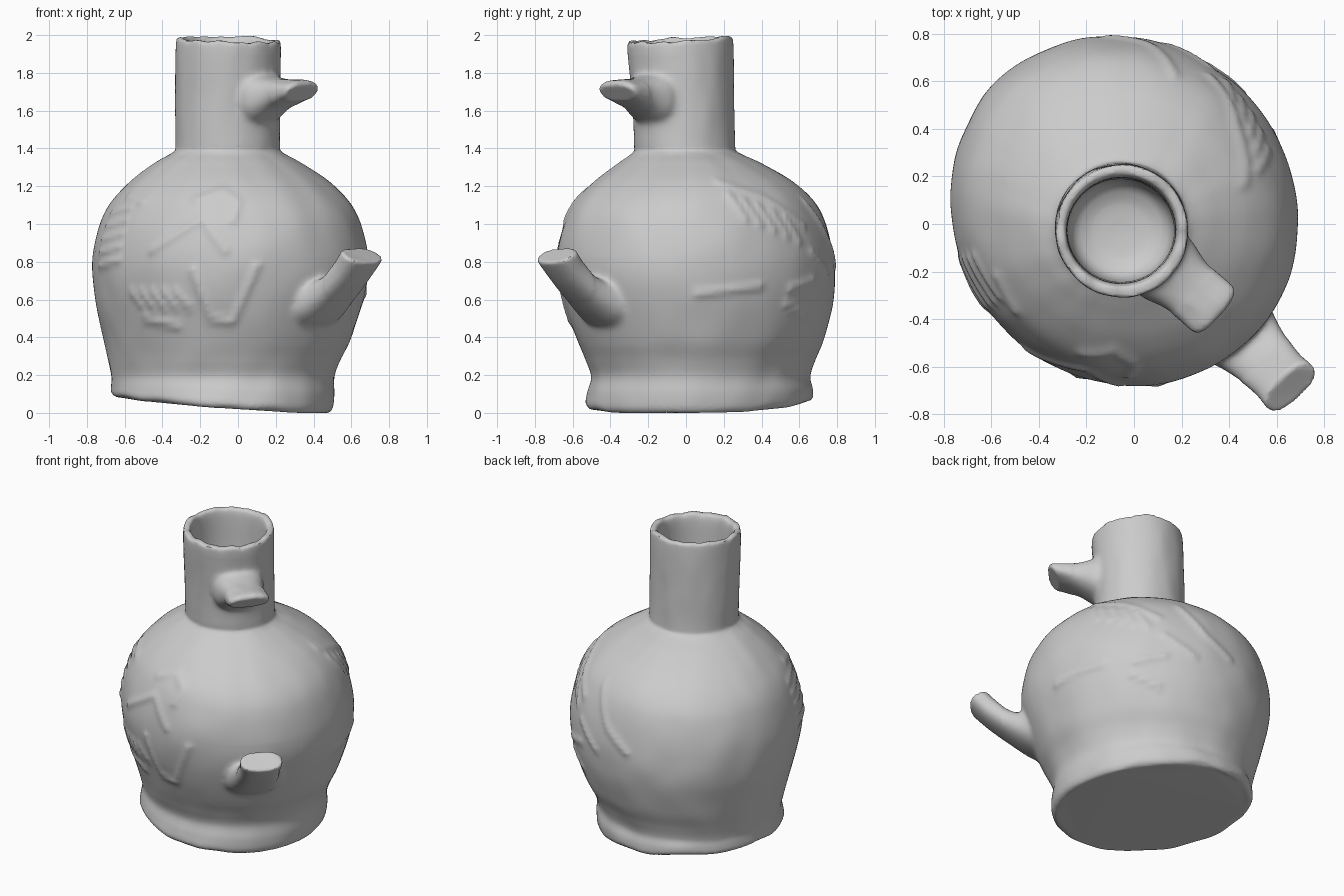
import bpy, bmesh, math
from mathutils import Vector, noise

if "Cube" in bpy.data.objects:
    bpy.data.objects.remove(bpy.data.objects["Cube"])

SEG = 180

# Outline rows: height, then left / right / front / back extents of each ring
PROFILE = [
    (0.00, -0.65, 0.48, -0.51, 0.65), (0.03, -0.67, 0.50, -0.53, 0.67),
    (0.10, -0.67, 0.51, -0.52, 0.67), (0.19, -0.67, 0.51, -0.50, 0.655),
    (0.28, -0.685, 0.54, -0.53, 0.68), (0.40, -0.71, 0.60, -0.58, 0.73),
    (0.60, -0.755, 0.665, -0.65, 0.78), (0.78, -0.77, 0.69, -0.68, 0.785),
    (0.95, -0.745, 0.665, -0.66, 0.755), (1.10, -0.68, 0.60, -0.60, 0.69),
    (1.22, -0.575, 0.49, -0.49, 0.57), (1.32, -0.445, 0.34, -0.36, 0.40),
    (1.38, -0.345, 0.235, -0.28, 0.275), (1.42, -0.33, 0.222, -0.275, 0.26),
    (1.65, -0.333, 0.222, -0.285, 0.255), (1.94, -0.328, 0.228, -0.31, 0.25),
    (1.975, -0.31, 0.21, -0.29, 0.235), (1.95, -0.285, 0.18, -0.255, 0.20),
    (1.75, -0.28, 0.17, -0.245, 0.19), (1.48, -0.27, 0.16, -0.235, 0.18),
    (1.40, -0.20, 0.09, -0.165, 0.11), (1.38, -0.08, -0.03, -0.05, 0.00),
]

# Raised relief strokes on the body: angle, height -> angle, height
STROKES = [
    (253, 1.13, 266, 1.18), (266, 1.18, 274, 1.12), (274, 1.12, 271, 1.02),
    (258, 1.02, 268, 0.86), (234, 0.86, 256, 1.02), (254, 0.75, 262, 0.50),
    (262, 0.50, 272, 0.48), (272, 0.48, 281, 0.78), (228, 0.50, 246, 0.46),
    (14, 1.23, 38, 1.14), (38, 1.14, 58, 0.99), (0, 0.63, 28, 0.67),
    (44, 0.66, 60, 0.70), (42, 0.58, 56, 0.50), (70, 1.12, 82, 0.90),
    (82, 0.90, 95, 0.78), (60, 0.85, 75, 0.72), (206, 1.15, 222, 1.12),
]
for i in range(5):  # combed hatching
    STROKES.append((18 + 7 * i, 1.16 - .03 * i, 24 + 7 * i, 1.03 - .03 * i))
    STROKES.append((196, 1.06 - .07 * i, 214, 1.09 - .07 * i))
    STROKES.append((222 + 6 * i, 0.64, 228 + 6 * i, 0.56))


def catmull(rows, steps):
    out = []
    for i in range(len(rows) - 1):
        p = [rows[max(0, min(len(rows) - 1, i + k))] for k in (-1, 0, 1, 2)]
        for j in range(steps):
            t = j / steps
            out.append([0.5 * (2 * b + (c - a) * t + (2 * a - 5 * b + 4 * c - d) * t * t
                               + (3 * b - a - 3 * c + d) * t ** 3) for a, b, c, d in zip(*p)])
    return out + [list(rows[-1])]


def relief(deg, z):
    h = 0
    for a0, z0, a1, z1 in STROKES:
        a = (deg - a0 + 180) % 360 - 180
        p = Vector((math.radians(a) * 0.7, z - z0))
        q = Vector((math.radians(a1 - a0) * 0.7, z1 - z0))
        t = max(0, min(1, p.dot(q) / q.length_squared))
        h = max(h, math.exp(-((p - q * t).length / 0.022) ** 2))
    return h


def loft(name, rings):
    bm = bmesh.new()
    loops = [[bm.verts.new(p) for p in r] for r in rings]
    n = len(loops[0])
    for a, b in zip(loops, loops[1:]):
        for i in range(n):
            bm.faces.new((a[i], a[(i + 1) % n], b[(i + 1) % n], b[i]))
    bm.faces.new(loops[0][::-1])
    bm.faces.new(loops[-1])
    bmesh.ops.recalc_face_normals(bm, faces=bm.faces)
    me = bpy.data.meshes.new(name)
    bm.to_mesh(me)
    bm.free()
    ob = bpy.data.objects.new(name, me)
    bpy.context.collection.objects.link(ob)
    return ob


# Vessel: lumpy body, tilted foot, hollow neck with an uneven rim
rings = []
for k, (z, x0, x1, y0, y1) in enumerate(catmull(PROFILE, 7)):
    ring = []
    for i in range(SEG):
        deg = 360 * i / SEG
        a = math.radians(deg)
        c, s = math.cos(a), math.sin(a)
        off = 0
        if k < 84:    # out-of-round body with relief
            off -= 0.022 * math.sin(2 * a) * max(0, min(1, (1.35 - z) / 0.3))
            belly = max(0, 1 - ((z - 0.75) / 0.6) ** 2)
            off += 0.012 * belly * math.exp(-((deg - 135) / 22) ** 2)
            off += 0.012 * relief(deg, z) * min(1, belly * 3)
            off += 0.006 * noise.noise(Vector((c * 4, s * 4, z * 5)))
        elif k < 110:
            off += 0.003 * noise.noise(Vector((c * 3, s * 3, z * 5)))
        x = (x0 + x1) / 2 + c * ((x1 - x0) / 2 + off)
        y = (y0 + y1) / 2 + s * ((y1 - y0) / 2 + off)
        zz = z
        if z < 0.2:   # worn, slanting underside
            cut = max(0, 0.035 - 0.08 * x + 0.03 * y + 0.012 * noise.noise(Vector((c * 3, s * 3, 9))))
            zz = z + cut * (1 - z / 0.2)
        if z > 1.8:   # chipped rim
            w = min(1, (z - 1.8) / 0.15)
            zz += w * (0.013 * s - 0.008 * c + 0.012 * noise.noise(Vector((c * 3, s * 3, 4)))
                       + 0.012 * math.exp(-((deg - 62) / 14) ** 2))
        ring.append((x, y, min(zz, 2.0)))
    rings.append(ring)
vessel = loft("vessel_with_handle_stumps", rings)


def stub(name, centre, angle, rows, wrap):
    """Broken handle; each row: top reach, top z, bottom reach, bottom z, half width."""
    d = Vector((math.cos(math.radians(angle)), math.sin(math.radians(angle))))
    side = Vector((-d.y, d.x))
    fine = catmull(rows, 5)
    dt, zt, db, zb, hw = fine[0]
    fine.insert(0, [dt, zt, db, zb, hw * 0.03])   # closes the curved root
    out = []
    for k, (dt, zt, db, zb, hw) in enumerate(fine):
        ring = []
        for i in range(40):
            a = math.tau * i / 40
            u = math.copysign(abs(math.cos(a)) ** 0.8, math.cos(a))
            v = (math.copysign(abs(math.sin(a)) ** 0.8, math.sin(a)) + 1) / 2
            reach = db + (dt - db) * v
            if k < 2:   # hug the round wall
                reach = math.sqrt(wrap ** 2 - (u * hw) ** 2)
            lump = 0.004 * noise.noise(Vector((u * 3, v * 4, reach * 8)))
            p = Vector(centre) + d * (reach + lump) + side * u * hw
            ring.append((p.x, p.y, zb + (zt - zb) * v + lump))
        out.append(ring)
    return loft(name, out)


# Upper handle stump on the neck
upper = stub("upper_handle_stump", (-0.05, -0.025), -41, [
    (0.255, 1.80, 0.255, 1.53, 0.16), (0.30, 1.785, 0.30, 1.56, 0.145),
    (0.36, 1.772, 0.35, 1.595, 0.13), (0.44, 1.765, 0.40, 1.62, 0.128),
    (0.53, 1.76, 0.46, 1.645, 0.128), (0.55, 1.735, 0.48, 1.65, 0.118)], 0.255)

# Lower handle stump on the belly
lower = stub("lower_handle_stump", (-0.04, 0.05), -46.6, [
    (0.60, 0.73, 0.58, 0.44, 0.20), (0.70, 0.705, 0.68, 0.46, 0.18),
    (0.77, 0.715, 0.76, 0.51, 0.155), (0.84, 0.755, 0.86, 0.59, 0.135),
    (0.91, 0.825, 0.97, 0.685, 0.125), (0.95, 0.868, 1.06, 0.78, 0.13),
    (0.965, 0.87, 1.068, 0.80, 0.125)], 0.60)

# Fuse the stumps into the clay wall
bpy.ops.object.select_all(action='DESELECT')
for ob in (upper, lower, vessel):
    ob.select_set(True)
bpy.context.view_layer.objects.active = vessel
bpy.ops.object.join()
remesh = vessel.modifiers.new("fuse", 'REMESH')
remesh.mode = 'VOXEL'
remesh.voxel_size = 0.012
bpy.ops.object.modifier_apply(modifier="fuse")

# Soften only the joints between stumps and wall
group = vessel.vertex_groups.new(name="joints")
for v in vessel.data.vertices:
    for cx, cy, ang, lo, hi, z0, z1, w in ((-0.05, -0.025, -41, 0.20, 0.40, 1.45, 1.88, 0.24),
                                           (-0.04, 0.05, -46.6, 0.58, 0.86, 0.36, 0.82, 0.30)):
        a = math.radians(ang)
        x, y = v.co.x - cx, v.co.y - cy
        along, across = x * math.cos(a) + y * math.sin(a), y * math.cos(a) - x * math.sin(a)
        if lo < along < hi and z0 < v.co.z < z1 and abs(across) < w and math.hypot(x, y) > 0.25:
            group.add([v.index], 1.0, 'REPLACE')
smooth = vessel.modifiers.new("soften", 'SMOOTH')
smooth.vertex_group = "joints"
smooth.factor = 0.5
smooth.iterations = 30
bpy.ops.object.modifier_apply(modifier="soften")
bpy.ops.object.shade_smooth_by_angle(angle=math.radians(50))
